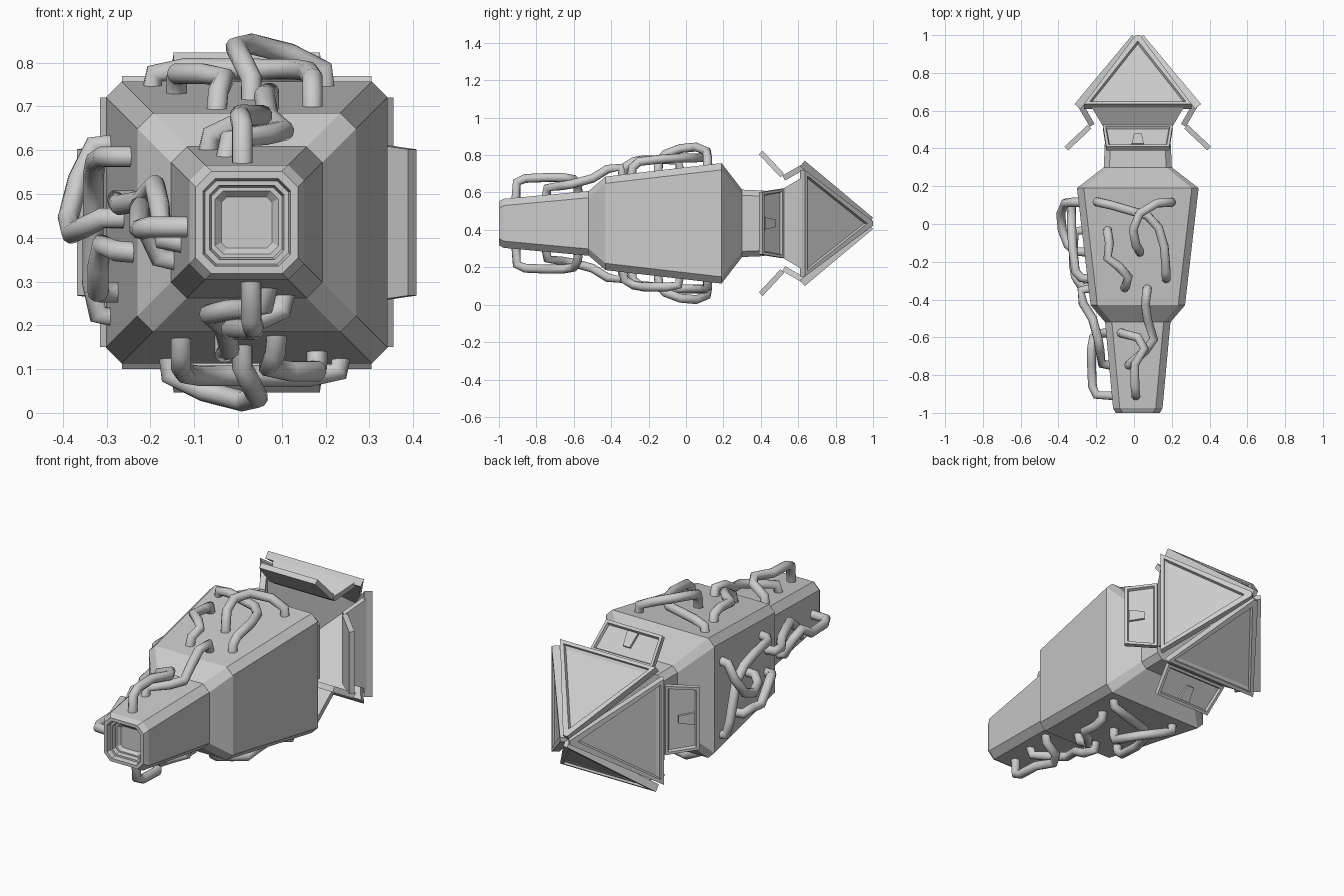
import bpy, bmesh, math
from mathutils import Matrix, Vector

if "Cube" in bpy.data.objects:
    bpy.data.objects.remove(bpy.data.objects["Cube"])

CENTRE = Matrix.Translation((0.02, 0, 0.435))


def turn(k):
    # quarter turns about the long axis: 0 top, -1 left, 2 bottom, 1 right
    return CENTRE @ Matrix.Rotation(k * math.pi / 2, 4, 'Y')


def finish(name, bm):
    bmesh.ops.recalc_face_normals(bm, faces=bm.faces[:])
    me = bpy.data.meshes.new(name)
    bm.to_mesh(me)
    bm.free()
    ob = bpy.data.objects.new(name, me)
    bpy.context.collection.objects.link(ob)
    return ob


def loft(name, sections):
    # skin of chamfered squares (y, half size, chamfer)
    bm = bmesh.new()
    rings = []
    for y, h, c in sections:
        a = h - c
        pts = [(h, -a), (h, a), (a, h), (-a, h), (-h, a), (-h, -a), (-a, -h), (a, -h)]
        rings.append([bm.verts.new(CENTRE @ Vector((x, y, z))) for x, z in pts])
    for r0, r1 in zip(rings, rings[1:]):
        for i in range(8):
            j = (i + 1) % 8
            bm.faces.new((r0[i], r0[j], r1[j], r1[i]))
    bm.faces.new(rings[0])
    bm.faces.new(rings[-1])
    return finish(name, bm)


def plate(name, w0, y0, r0, w1, y1, r1, thick, k, frame=0.0, depth=0.0):
    # trapezoid slab; outer face can get a raised frame round a sunken panel
    bm = bmesh.new()
    pts = [Vector(p) for p in ((-w0, y0, r0), (w0, y0, r0), (w1, y1, r1), (-w1, y1, r1))]
    n = (pts[1] - pts[0]).cross(pts[2] - pts[0]).normalized()
    if n.z < 0:
        n = -n
    top = [bm.verts.new(p) for p in pts]
    low = [bm.verts.new(p - n * thick) for p in pts]
    outer = bm.faces.new(top)
    bm.faces.new(low[::-1])
    for i in range(4):
        j = (i + 1) % 4
        bm.faces.new((top[i], low[i], low[j], top[j]))
    bmesh.ops.recalc_face_normals(bm, faces=bm.faces[:])
    if frame:
        bmesh.ops.inset_region(bm, faces=[outer], thickness=frame)
        bmesh.ops.inset_region(bm, faces=[outer], thickness=0.008, depth=-depth)
    bm.transform(turn(k))
    return finish(name, bm)


def pipe(name, pts, k, radius=0.024):
    # round tube through points (x, y, height above the axis)
    cu = bpy.data.curves.new(name, 'CURVE')
    cu.dimensions = '3D'
    cu.bevel_depth = radius
    cu.bevel_resolution = 3
    cu.use_fill_caps = True
    sp = cu.splines.new('POLY')
    sp.points.add(len(pts) - 1)
    for p, (x, y, r) in zip(sp.points, pts):
        p.co = (*(turn(k) @ Vector((x - 0.02, y, r))), 1)
    sp.use_smooth = True
    ob = bpy.data.objects.new(name, cu)
    bpy.context.collection.objects.link(ob)


# hull with stepped nozzle opening at the front and neck at the back
loft("hull", [
    (-0.94, 0.058, 0.012), (-0.955, 0.072, 0.018), (-0.955, 0.08, 0.02),
    (-0.975, 0.085, 0.022), (-0.975, 0.095, 0.026), (-1.0, 0.1, 0.028),
    (-1.0, 0.117, 0.036), (-0.975, 0.131, 0.036), (-0.52, 0.173, 0.036),
    (-0.43, 0.25, 0.036), (0.19, 0.322, 0.036), (0.30, 0.18, 0.03),
    (0.42, 0.175, 0.03)])

# four rear petals: triangular armour, inward skirt, flared fin with a tab
for k, side in ((0, "top"), (1, "right"), (2, "bottom"), (-1, "left")):
    plate(side + "_tail_panel", 0.285, 0.635, 0.335, 0.012, 1.0, 0.03, 0.04, k, 0.035, 0.018)
    plate(side + "_tail_skirt", 0.255, 0.637, 0.325, 0.183, 0.515, 0.255, 0.03, k)
    plate(side + "_tail_fin", 0.185, 0.525, 0.265, 0.167, 0.41, 0.388, 0.028, k, 0.02, 0.014)
    plate(side + "_fin_tab", 0.02, 0.48, 0.312, 0.032, 0.425, 0.371, 0.02, k)

# hoses on the top, repeated on the left side and underneath
hoses = [
    [(-0.20, 0.12, 0.28), (-0.19, 0.115, 0.34), (-0.12, 0.10, 0.352), (0.07, 0.045, 0.35),
     (0.13, -0.02, 0.35), (0.16, -0.12, 0.345), (0.17, -0.25, 0.33), (0.17, -0.285, 0.30),
     (0.17, -0.29, 0.25)],
    [(0.20, 0.115, 0.29), (0.195, 0.115, 0.35), (0.12, 0.11, 0.385), (0.03, 0.055, 0.408),
     (-0.005, -0.03, 0.40), (0.01, -0.11, 0.37), (0.03, -0.145, 0.33), (0.03, -0.15, 0.26)],
    [(-0.14, -0.03, 0.27), (-0.14, -0.04, 0.33), (-0.13, -0.10, 0.34), (-0.14, -0.18, 0.34),
     (-0.08, -0.225, 0.34), (-0.03, -0.28, 0.33), (-0.045, -0.33, 0.30), (-0.05, -0.34, 0.24)],
    [(0.07, -0.34, 0.24), (0.07, -0.35, 0.30), (0.06, -0.42, 0.29), (0.07, -0.50, 0.24),
     (0.105, -0.61, 0.21), (0.06, -0.67, 0.20), (-0.02, -0.74, 0.19), (-0.03, -0.75, 0.13)],
    [(-0.07, -0.575, 0.15), (-0.06, -0.58, 0.20), (0.02, -0.60, 0.235), (0.055, -0.66, 0.245),
     (0.005, -0.74, 0.245), (0.005, -0.86, 0.24), (0.01, -0.905, 0.22), (0.01, -0.91, 0.12)],
]
for k, side in ((0, "top"), (-1, "left"), (2, "bottom")):
    for i, pts in enumerate(hoses):
        pipe(f"{side}_hose_{i + 1}", pts, k)
